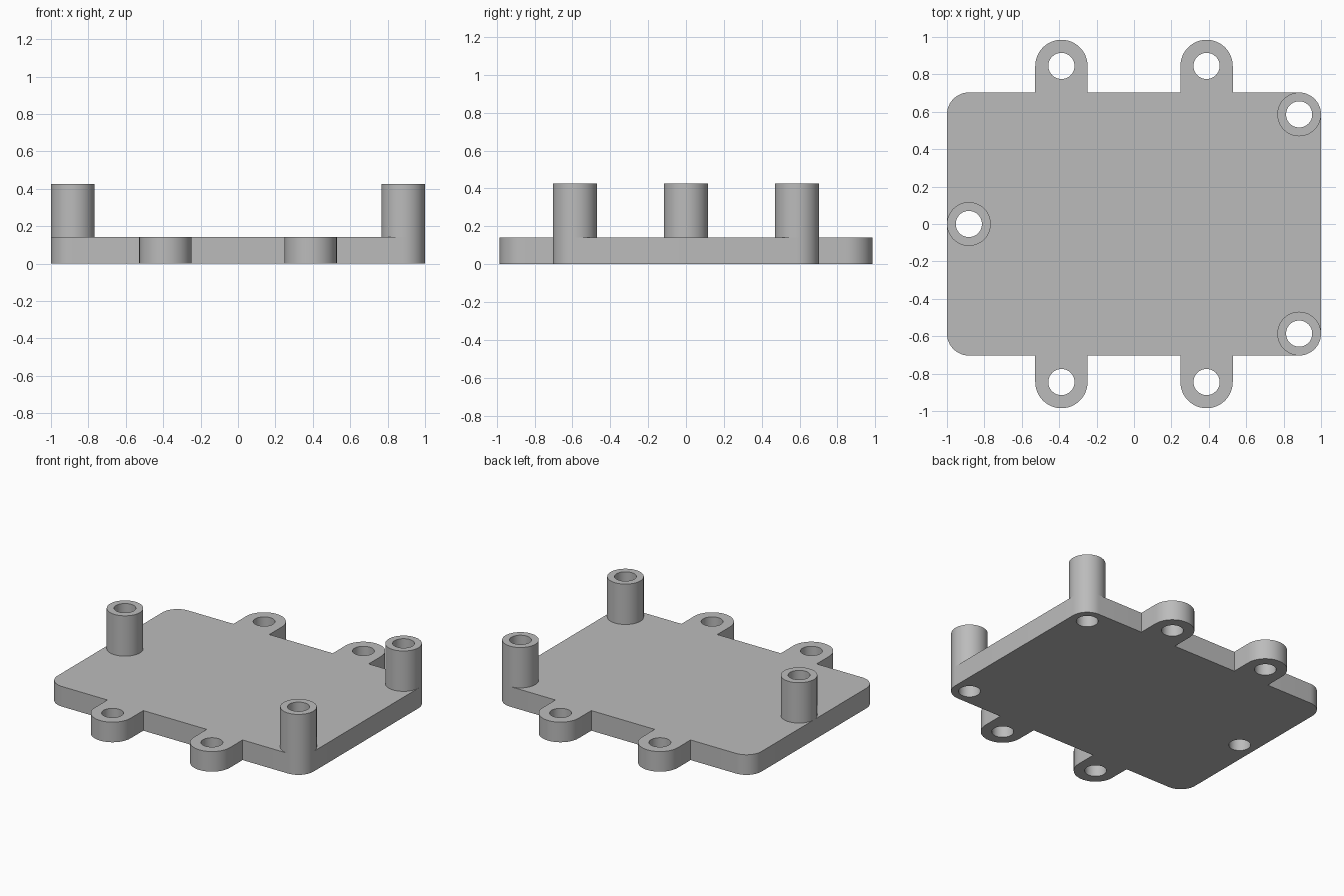
import bpy
import bmesh
from math import pi, cos, sin

if "Cube" in bpy.data.objects:
    bpy.data.objects.remove(bpy.data.objects["Cube"], do_unlink=True)

HALF_X, HALF_Y = 1.0, 0.703       # plate half sizes
THICK, POST_TOP = 0.142, 0.427    # plate top and post top
POST_R, TAB_R, HOLE_R = 0.117, 0.14, 0.07
TAB_X, TAB_Y = 0.388, 0.845       # tab hole centres
POSTS = [(0.883, 0.586), (0.883, -0.586), (-0.883, 0)]
TABS = [(sx * TAB_X, sy * TAB_Y) for sx in (-1, 1) for sy in (-1, 1)]

grey = bpy.data.materials.new("plain grey")
grey.use_nodes = True
colour = (0.5, 0.5, 0.5, 1)
grey.diffuse_color = colour
grey.node_tree.nodes["Principled BSDF"].inputs["Base Color"].default_value = colour


def arc(cx, cy, r, start, sweep, steps):
    """Points along an arc, both ends included."""
    return [(cx + r * cos(start + sweep * i / steps),
             cy + r * sin(start + sweep * i / steps)) for i in range(steps + 1)]


def circle(cx, cy, r):
    return arc(cx, cy, r, 0, 2 * pi, 48)[:-1]


def extrude_profile(name, loops, z0, z1):
    """Solid from an outer loop and hole loops, between two heights."""
    curve = bpy.data.curves.new(name + "_profile", 'CURVE')
    curve.dimensions = '2D'
    curve.fill_mode = 'BOTH'
    curve.extrude = (z1 - z0) / 2
    for loop in loops:
        spline = curve.splines.new('POLY')
        spline.points.add(len(loop) - 1)
        for point, (x, y) in zip(spline.points, loop):
            point.co = (x, y, 0, 1)
        spline.use_cyclic_u = True
    helper = bpy.data.objects.new(name + "_profile", curve)
    bpy.context.collection.objects.link(helper)
    bpy.context.view_layer.update()
    evaluated = helper.evaluated_get(bpy.context.evaluated_depsgraph_get())
    mesh = bpy.data.meshes.new_from_object(evaluated)
    bpy.data.objects.remove(helper, do_unlink=True)
    bpy.data.curves.remove(curve)

    # Weld the caps to the walls and lift to height
    bm = bmesh.new()
    bm.from_mesh(mesh)
    bmesh.ops.remove_doubles(bm, verts=bm.verts, dist=0.0001)
    bmesh.ops.translate(bm, verts=bm.verts, vec=(0, 0, (z0 + z1) / 2))
    bmesh.ops.recalc_face_normals(bm, faces=bm.faces)
    bm.to_mesh(mesh)
    bm.free()

    mesh.name = name
    mesh.materials.clear()
    mesh.materials.append(grey)
    obj = bpy.data.objects.new(name, mesh)
    bpy.context.collection.objects.link(obj)
    bpy.ops.object.select_all(action='DESELECT')
    obj.select_set(True)
    bpy.context.view_layer.objects.active = obj
    bpy.ops.object.shade_smooth_by_angle(angle=pi / 6)
    return obj


# Half of the plate outline: front edge with two tabs and two round corners
half = arc(-HALF_X + POST_R, -HALF_Y + POST_R, POST_R, pi, pi / 2, 12)
for x in (-TAB_X, TAB_X):
    half.append((x - TAB_R, -HALF_Y))
    half += arc(x, -TAB_Y, TAB_R, pi, pi, 24)
    half.append((x + TAB_R, -HALF_Y))
half += arc(HALF_X - POST_R, -HALF_Y + POST_R, POST_R, -pi / 2, pi / 2, 12)

# Base plate: the half turned round to complete it, drilled at tabs and posts
outline = half + [(-x, -y) for x, y in half]
holes = [circle(x, y, HOLE_R) for x, y in TABS + POSTS]
extrude_profile("base_plate", [outline] + holes, 0, THICK)

# Hollow standoff posts
for name, (x, y) in zip(("back_left_post", "front_left_post", "right_post"), POSTS):
    extrude_profile(name, [circle(x, y, POST_R), circle(x, y, HOLE_R)], THICK, POST_TOP)
